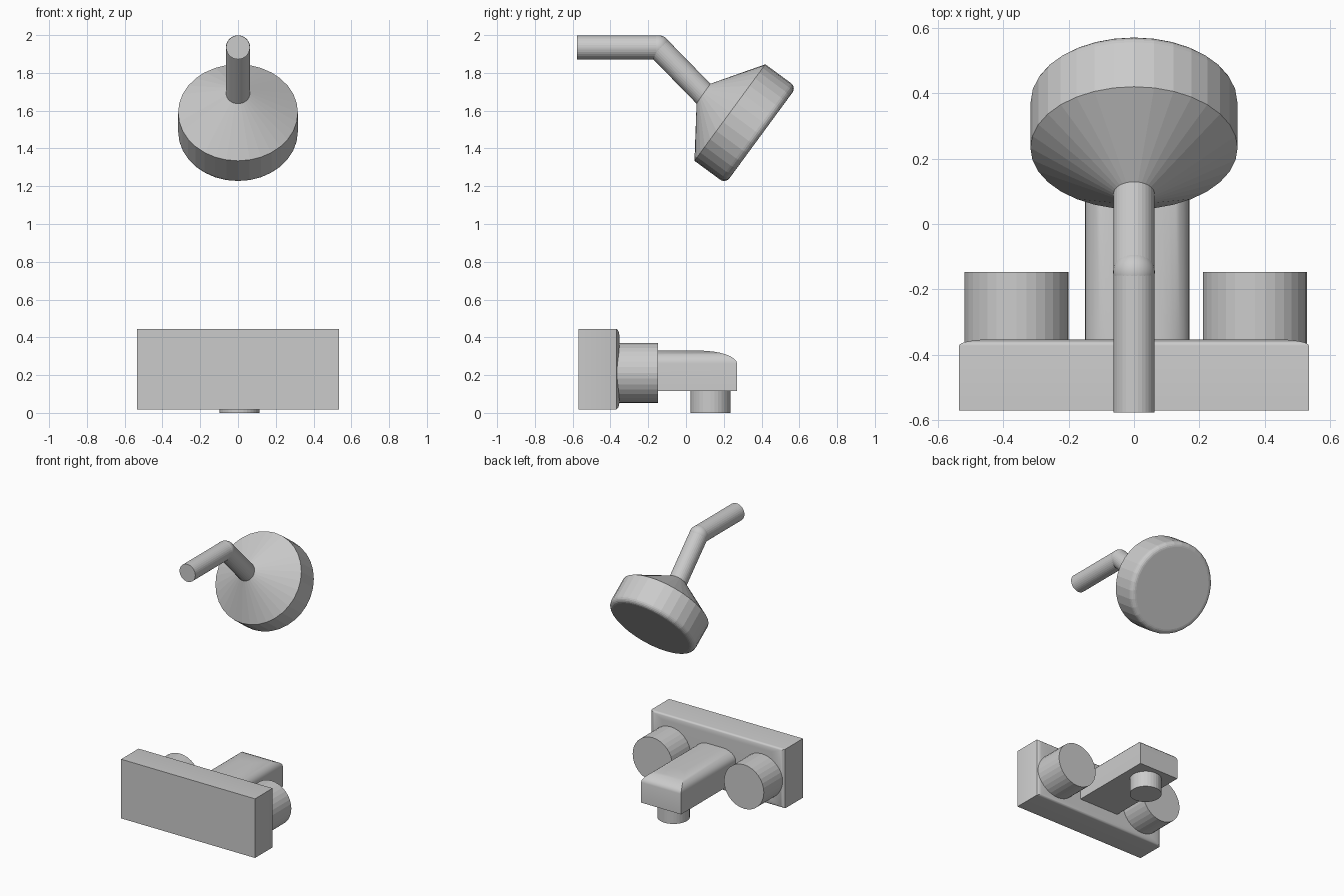
import bpy, bmesh, math
from mathutils import Vector

cube = bpy.data.objects.get("Cube")
if cube:
    bpy.data.objects.remove(cube, do_unlink=True)

GREY = (0.6, 0.6, 0.6, 1)
metal = bpy.data.materials.new("grey metal")
metal.use_nodes = True
metal.diffuse_color = GREY
metal.node_tree.nodes["Principled BSDF"].inputs["Base Color"].default_value = GREY


def finish(name, bm, smooth=False):
    bmesh.ops.recalc_face_normals(bm, faces=bm.faces)
    mesh = bpy.data.meshes.new(name)
    bm.to_mesh(mesh)
    bm.free()
    mesh.materials.append(metal)
    obj = bpy.data.objects.new(name, mesh)
    bpy.context.collection.objects.link(obj)
    if smooth:
        bpy.ops.object.select_all(action="DESELECT")
        obj.select_set(True)
        bpy.context.view_layer.objects.active = obj
        bpy.ops.object.shade_smooth_by_angle(angle=math.radians(30))
    return obj


def lathe(name, start, axis, profile, sides=32):
    """Closed turned part: profile is (distance along axis, radius) pairs."""
    turn = Vector(axis).to_track_quat("Z", "Y")
    bm = bmesh.new()
    rings = []
    for d, r in profile:
        ring = []
        for i in range(sides):
            a = math.tau * i / sides
            p = Vector((r * math.cos(a), r * math.sin(a), d))
            ring.append(bm.verts.new(Vector(start) + turn @ p))
        rings.append(ring)
    for low, high in zip(rings, rings[1:]):
        for i in range(sides):
            j = (i + 1) % sides
            bm.faces.new((low[i], low[j], high[j], high[i]))
    bm.faces.new(rings[0])
    bm.faces.new(rings[-1])
    return finish(name, bm)


def rod(name, start, end, radius):
    axis = Vector(end) - Vector(start)
    return lathe(name, start, axis, [(0, radius), (axis.length, radius)])


def rounded_box(name, low, high, amount, rounded):
    """Unit cube with chosen edges rounded, then stretched to its bounds."""
    low, high = Vector(low), Vector(high)
    bm = bmesh.new()
    bmesh.ops.create_cube(bm, size=1)
    edges = [e for e in bm.edges if rounded((e.verts[0].co + e.verts[1].co) / 2)]
    bmesh.ops.bevel(bm, geom=edges, offset=amount, offset_type="OFFSET",
                    segments=8, profile=0.5, affect="EDGES")
    bmesh.ops.scale(bm, vec=high - low, verts=bm.verts)
    bmesh.ops.translate(bm, vec=(low + high) / 2, verts=bm.verts)
    return finish(name, bm, smooth=True)


# Wall plate, rounded around its outward face
rounded_box("wall_plate", (-0.535, -0.57, 0.018), (0.535, -0.353, 0.445), 0.09,
            lambda m: m.y > 0.4)

# Tap knobs
for side, x in (("right", -0.36), ("left", 0.37)):
    rod(side + "_knob", (x, -0.37, 0.212), (x, -0.147, 0.212), 0.159)

# Spout, rounded over the top, with its outlet
rounded_box("spout", (-0.15, -0.37, 0.115), (0.17, 0.27, 0.33), 0.32,
            lambda m: m.z > 0.4 and m.y > -0.4)
rod("spout_outlet", (0.008, 0.13, 0), (0.008, 0.13, 0.13), 0.106)

# Shower arm with a ball elbow
elbow = Vector((0, -0.147, 1.935))
rod("shower_arm", (0, -0.577, 1.935), elbow, 0.063)
rod("shower_neck", elbow, (0, 0.11, 1.672), 0.063)
bm = bmesh.new()
bmesh.ops.create_uvsphere(bm, u_segments=32, v_segments=16, radius=0.064)
bmesh.ops.translate(bm, vec=elbow, verts=bm.verts)
finish("arm_elbow", bm, smooth=True)

# Shower head: cone, drum and rounded rim
bevel = 0.035
profile = [(-0.176, 0.058), (0, 0.317)]
for i in range(6):
    a = math.radians(18 * i)
    profile.append((0.204 - bevel + bevel * math.sin(a),
                    0.317 - bevel + bevel * math.cos(a)))
lathe("shower_head", (0, 0.2325, 1.59), (0, 0.806, -0.592), profile)
